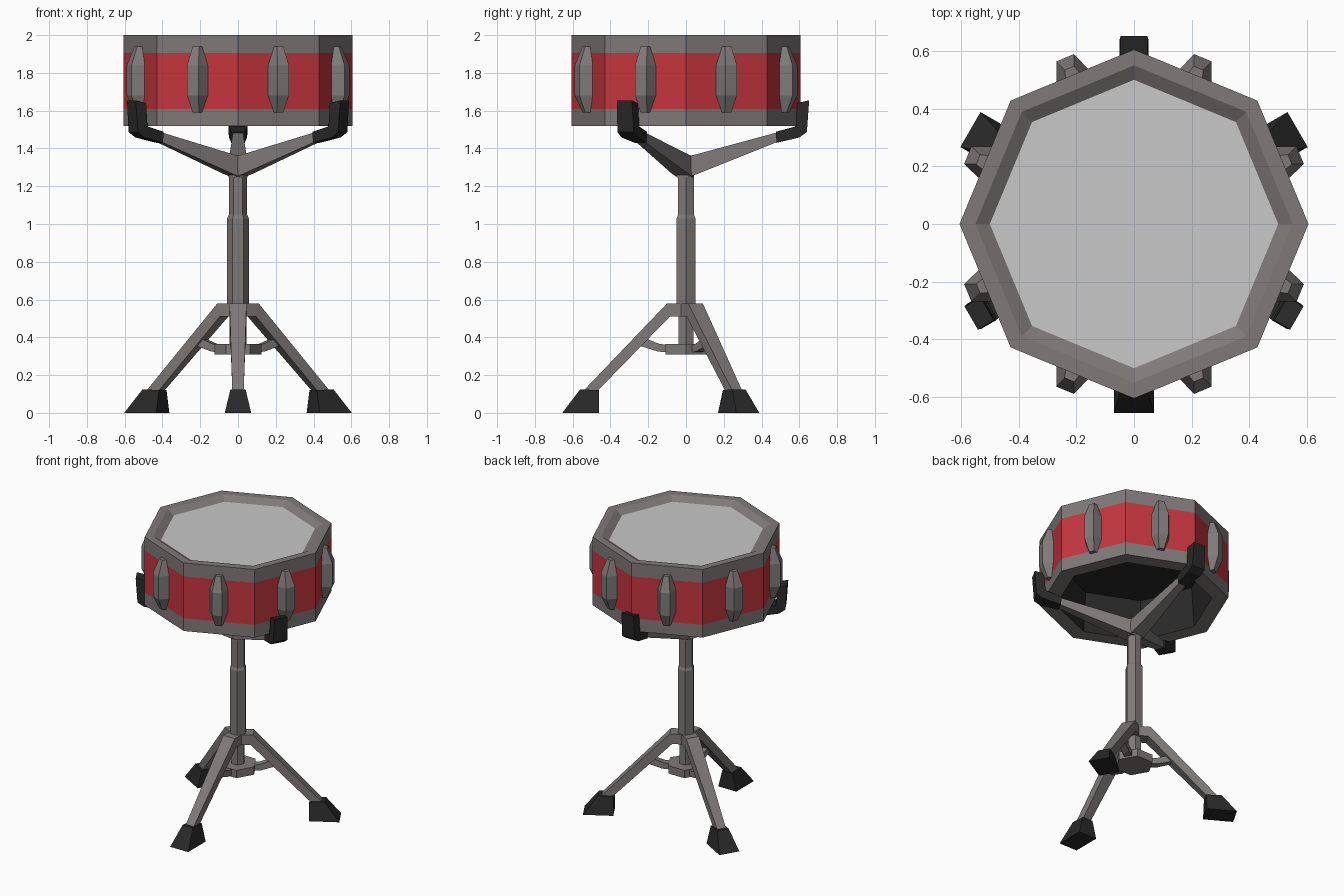
import bpy, bmesh, math
from mathutils import Matrix

if "Cube" in bpy.data.objects:
    bpy.data.objects.remove(bpy.data.objects["Cube"])


def material(name, rgb):
    m = bpy.data.materials.new(name)
    m.diffuse_color = (*rgb, 1)
    m.use_nodes = True
    m.node_tree.nodes["Principled BSDF"].inputs["Base Color"].default_value = m.diffuse_color
    return m


METAL = material("grey metal", (0.21, 0.195, 0.19))
RED = material("red shell", (0.56, 0.037, 0.048))
HEAD = material("pale drum skin", (0.58, 0.58, 0.58))
RUBBER = material("black rubber", (0.022, 0.022, 0.022))


def finish(bm, name, mat, angle=0.0):
    bm.transform(Matrix.Rotation(math.radians(angle), 4, 'Z'))
    mesh = bpy.data.meshes.new(name)
    bm.to_mesh(mesh)
    bm.free()
    mesh.materials.append(mat)
    ob = bpy.data.objects.new(name, mesh)
    bpy.context.collection.objects.link(ob)


def lathe(name, profile, sides, mat, cap_start=False, cap_end=False):
    """Turn an (r, z) profile about the z axis, with the first corner on +x."""
    bm = bmesh.new()
    rings = []
    for r, z in profile:
        rings.append([bm.verts.new((r * math.cos(2 * math.pi * i / sides),
                                    r * math.sin(2 * math.pi * i / sides), z))
                      for i in range(sides)])
    for a, b in zip(rings, rings[1:]):
        for i in range(sides):
            j = (i + 1) % sides
            bm.faces.new((a[i], a[j], b[j], b[i]))
    if cap_start:
        bm.faces.new(rings[0][::-1])
    if cap_end:
        bm.faces.new(rings[-1])
    finish(bm, name, mat)


def loft(name, stations, mat, angle):
    """Join four-cornered sections (r1, z1, half width 1, r2, z2, half width 2)
    lying along +x, then turn the part to its angle."""
    bm = bmesh.new()
    rings = []
    for r1, z1, w1, r2, z2, w2 in stations:
        rings.append([bm.verts.new(c) for c in
                      ((r1, -w1, z1), (r1, w1, z1), (r2, w2, z2), (r2, -w2, z2))])
    for a, b in zip(rings, rings[1:]):
        for i in range(4):
            j = (i + 1) % 4
            bm.faces.new((a[i], a[j], b[j], b[i]))
    bm.faces.new(rings[0][::-1])
    bm.faces.new(rings[-1])
    bmesh.ops.recalc_face_normals(bm, faces=bm.faces)
    finish(bm, name, mat, angle)


# Drum: open underside, two hoops, red shell and skin
R = 0.605
lathe("drum_inside", [(0.48, 1.80), (0.50, 1.52)], 8, RUBBER, cap_start=True)
lathe("lower_hoop", [(0.50, 1.52), (R, 1.52), (R, 1.61)], 8, METAL)
lathe("drum_shell", [(R, 1.61), (R, 1.905)], 8, RED)
lathe("upper_hoop", [(R, 1.905), (R, 2.0), (0.55, 2.0), (0.50, 1.97)], 8, METAL)
lathe("drum_skin", [(0.505, 1.965), (0.50, 1.97)], 8, HEAD, cap_end=True)

# Tension lugs, one in the middle of each side
for k in range(8):
    loft(f"lug_{k + 1}", [
        (0.55, 1.59, 0.028, 0.585, 1.59, 0.018),
        (0.55, 1.68, 0.062, 0.624, 1.68, 0.033),
        (0.55, 1.84, 0.062, 0.624, 1.84, 0.033),
        (0.55, 1.94, 0.028, 0.585, 1.94, 0.018)], METAL, 22.5 + 45 * k)

# Centre pole and the lower brace hub
lathe("upper_pole", [(0.048, 1.03), (0.048, 1.30)], 6, METAL, True, True)
lathe("lower_pole", [(0.057, 0.51), (0.057, 1.03), (0.048, 1.05)], 6, METAL, True, True)
lathe("inner_pole", [(0.046, 0.33), (0.046, 0.54)], 6, METAL, True, True)
lathe("brace_hub", [(0.125, 0.31), (0.125, 0.365)], 6, METAL, True, True)

for k in range(3):
    # Tripod leg with its brace and rubber foot
    a = 30 + 120 * k
    loft(f"leg_{k + 1}", [
        (0.0, 0.51, 0.045, 0.0, 0.58, 0.045),
        (0.085, 0.51, 0.045, 0.10, 0.58, 0.045),
        (0.47, 0.115, 0.03, 0.545, 0.115, 0.03)], METAL, a)
    loft(f"brace_{k + 1}", [
        (0.09, 0.32, 0.025, 0.09, 0.36, 0.025),
        (0.15, 0.325, 0.025, 0.14, 0.365, 0.025),
        (0.26, 0.36, 0.02, 0.23, 0.40, 0.02)], METAL, a)
    loft(f"foot_{k + 1}", [
        (0.46, 0.0, 0.07, 0.655, 0.0, 0.07),
        (0.46, 0.12, 0.04, 0.56, 0.125, 0.04)], RUBBER, a)

    # Basket arm with its rubber grip
    b = 90 + 120 * k
    loft(f"arm_{k + 1}", [
        (0.0, 1.245, 0.05, 0.0, 1.36, 0.05),
        (0.06, 1.265, 0.05, 0.04, 1.365, 0.045),
        (0.49, 1.437, 0.026, 0.49, 1.487, 0.026)], METAL, b)
    loft(f"grip_{k + 1}", [
        (0.48, 1.43, 0.036, 0.475, 1.488, 0.036),
        (0.60, 1.458, 0.048, 0.575, 1.515, 0.048),
        (0.64, 1.487, 0.05, 0.583, 1.525, 0.05),
        (0.652, 1.655, 0.046, 0.588, 1.64, 0.046)], RUBBER, b)
